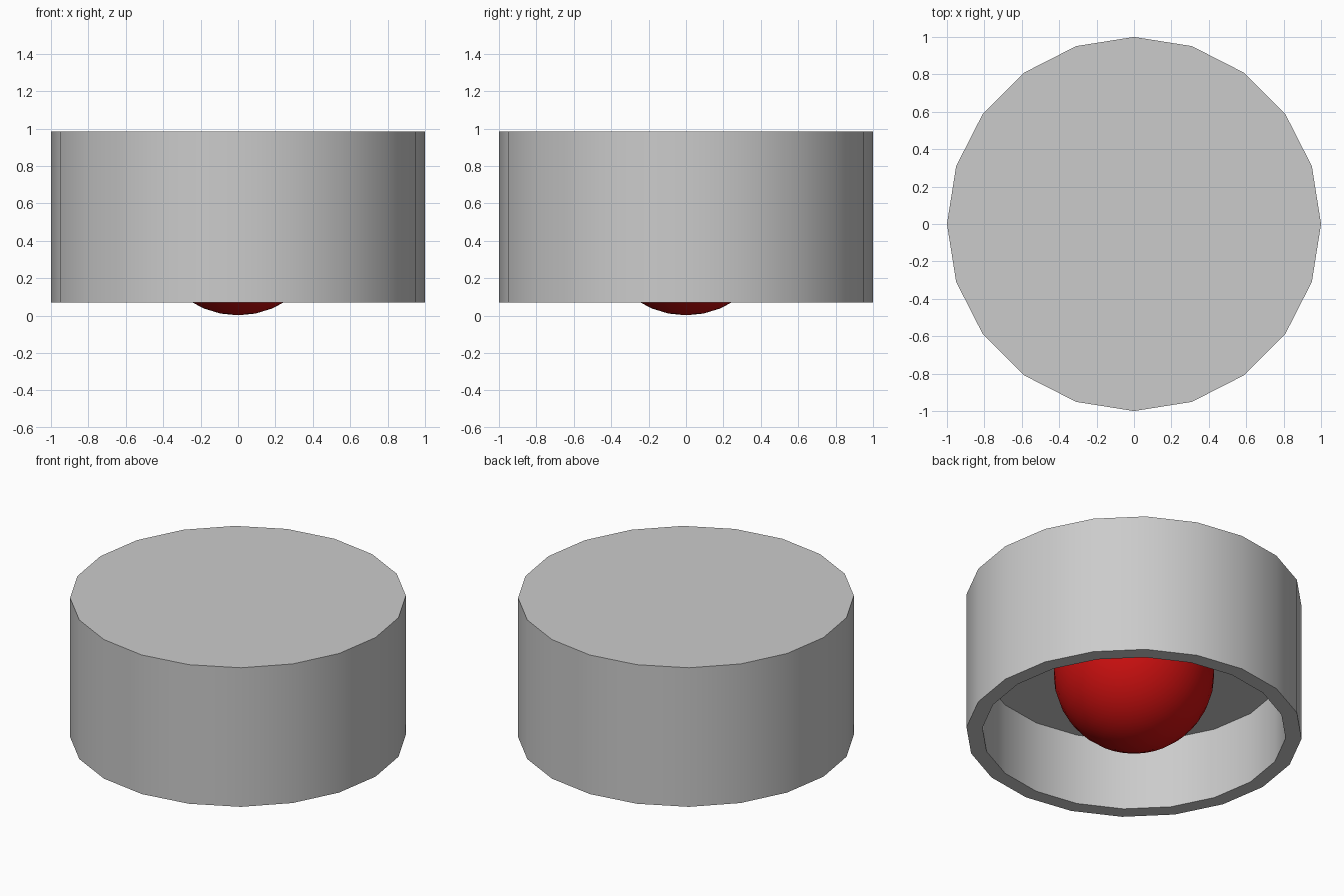
import bpy, bmesh, math

if "Cube" in bpy.data.objects:
    bpy.data.objects.remove(bpy.data.objects["Cube"])

SIDES = 20

# Cap: profile (radius, z) from outer top down, around the rim and up to the inner ceiling
profile = [(1.0, 0.984), (1.0, 0.07), (0.905, 0.07), (0.905, 0.54)]
bm = bmesh.new()
rings = [[bm.verts.new((r * math.cos(math.tau * i / SIDES),
                        r * math.sin(math.tau * i / SIDES), z))
          for i in range(SIDES)] for r, z in profile]
for a, b in zip(rings, rings[1:]):
    for i in range(SIDES):
        j = (i + 1) % SIDES
        bm.faces.new((a[i], b[i], b[j], a[j]))
bm.faces.new(rings[0])
bm.faces.new(rings[-1])
bmesh.ops.recalc_face_normals(bm, faces=bm.faces)
mesh = bpy.data.meshes.new("round_housing")
bm.to_mesh(mesh)
bm.free()
housing = bpy.data.objects.new("round_housing", mesh)
bpy.context.collection.objects.link(housing)

# Red ball set in the recess
bpy.ops.mesh.primitive_uv_sphere_add(segments=32, ring_count=16, radius=0.479,
                                     location=(0, 0, 0.481))
ball = bpy.context.object
ball.name = "red_ball"
red = bpy.data.materials.new("red")
red.diffuse_color = (0.6, 0.005, 0.005, 1)
red.use_nodes = True
red.node_tree.nodes["Principled BSDF"].inputs["Base Color"].default_value = red.diffuse_color
ball.data.materials.append(red)

# Smooth round surfaces, sharp rims
for ob in (housing, ball):
    bpy.ops.object.select_all(action='DESELECT')
    ob.select_set(True)
    bpy.context.view_layer.objects.active = ob
    bpy.ops.object.shade_smooth_by_angle(angle=math.radians(30))
